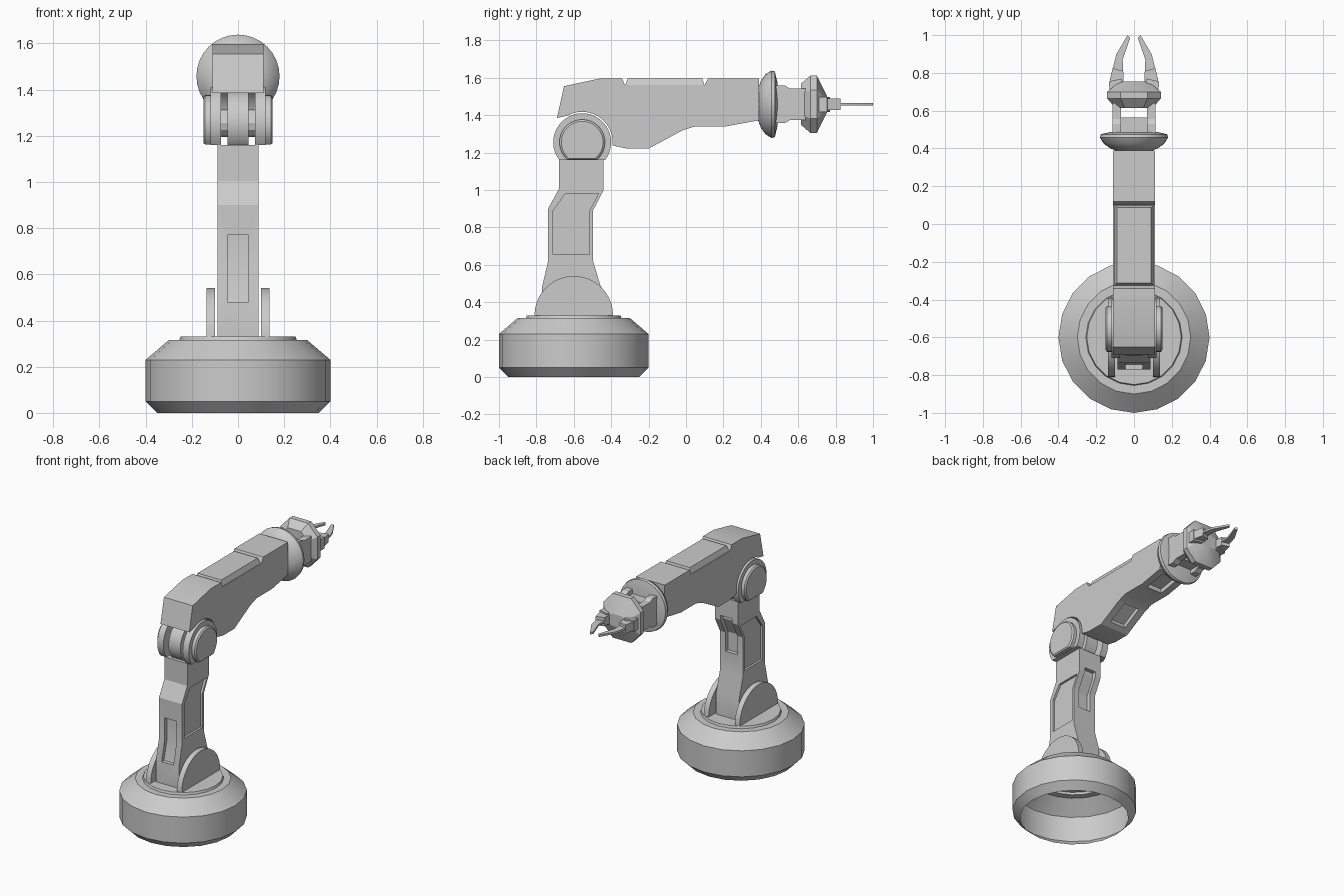
import bpy, bmesh
from math import sin, cos, radians, pi

if "Cube" in bpy.data.objects:
    bpy.data.objects.remove(bpy.data.objects["Cube"])


def finish(name, bm):
    bmesh.ops.recalc_face_normals(bm, faces=bm.faces)
    me = bpy.data.meshes.new(name)
    bm.to_mesh(me)
    bm.free()
    ob = bpy.data.objects.new(name, me)
    bpy.context.collection.objects.link(ob)
    return ob


def loft(name, rings):
    """Solid skinned over rings of equal vertex count."""
    bm = bmesh.new()
    rs = [[bm.verts.new(p) for p in r] for r in rings]
    n = len(rs[0])
    for a, b in zip(rs, rs[1:]):
        for i in range(n):
            bm.faces.new((a[i], a[(i + 1) % n], b[(i + 1) % n], b[i]))
    bm.faces.new(rs[0])
    bm.faces.new(rs[-1])
    return finish(name, bm)


def prism(name, pts, lo, hi):
    """Side profile (y, z) extruded along x."""
    return loft(name, [[(x, y, z) for y, z in pts] for x in (lo, hi)])


def plan(name, pts, lo, hi):
    """Top profile (x, y) extruded along z."""
    return loft(name, [[(x, y, z) for x, y in pts] for z in (lo, hi)])


def arc(cy, cz, r, a0, a1, n):
    return [(cy + r * cos(radians(a0 + (a1 - a0) * i / n)),
             cz + r * sin(radians(a0 + (a1 - a0) * i / n))) for i in range(n + 1)]


def bake(ob):
    dg = bpy.context.evaluated_depsgraph_get()
    me = bpy.data.meshes.new_from_object(ob.evaluated_get(dg))
    ob.modifiers.clear()
    ob.data = me


def cut(ob, pts, lo, hi):
    cutter = prism("cutter", pts, lo, hi)
    cutter.hide_render = True
    m = ob.modifiers.new("cut", 'BOOLEAN')
    m.operation, m.solver, m.object = 'DIFFERENCE', 'EXACT', cutter
    bake(ob)
    bpy.data.objects.remove(cutter)


def ring(r, z, n=20):
    return [(r * cos(2 * pi * i / n), -0.6 + r * sin(2 * pi * i / n), z) for i in range(n)]


def wrist_ring(r, y, n=32):
    return [(r * cos(2 * pi * i / n), y, WZ + r * sin(2 * pi * i / n)) for i in range(n)]


WZ = 1.458           # wrist axis height
EY, EZ = -0.555, 1.255   # elbow axis

# Hollow base drum, open underneath
base = loft("base_drum", [ring(0.35, 0), ring(0.4, 0.05), ring(0.4, 0.23), ring(0.30, 0.315),
                          ring(0.255, 0.315), ring(0.25, 0.33)])
bm = bmesh.new()
bm.from_mesh(base.data)
bmesh.ops.delete(bm, geom=[f for f in bm.faces if all(v.co.z < 0.001 for v in f.verts)],
                 context='FACES')
bm.to_mesh(base.data)
bm.free()

# Lower arm with recessed panels
lower = prism("lower_arm", [(-0.77, 0.325), (-0.77, 0.48), (-0.737, 0.62), (-0.737, 0.90),
                            (-0.68, 1.005), (-0.68, 1.16), (-0.44, 1.16), (-0.44, 1.0),
                            (-0.497, 0.89), (-0.497, 0.62), (-0.455, 0.48), (-0.455, 0.325)],
              -0.088, 0.088)
cut(lower, [(-0.85, 0.48), (-0.85, 0.77), (-0.71, 0.77), (-0.71, 0.62), (-0.743, 0.48)],
    -0.045, 0.045)
cut(lower, [(-0.35, 0.76), (-0.525, 0.76), (-0.525, 0.885), (-0.468, 1.0), (-0.468, 1.03),
            (-0.35, 1.03)], -0.045, 0.045)
panel = [(-0.71, 0.655), (-0.515, 0.655), (-0.515, 0.89), (-0.468, 0.98), (-0.645, 0.98),
         (-0.71, 0.89)]
cut(lower, panel, 0.073, 0.2)
cut(lower, panel, -0.2, -0.073)

# Shoulder ears, elbow fork and pivot caps on both sides
for s, side in ((1, "right"), (-1, "left")):
    prism("shoulder_ear_" + side, arc(-0.6, 0.33, 0.21, 0, 180, 20), s * 0.10, s * 0.137)
    prism("elbow_fork_" + side, arc(EY, EZ, 0.155, -38, 218, 28), s * 0.074, s * 0.12)
    caps = [[(s * x, y, z) for y, z in arc(EY, EZ, r, -50, 230, 24)]
            for x, r in ((0.115, 0.122), (0.142, 0.122), (0.15, 0.112))]
    loft("elbow_cap_" + side, caps)
prism("elbow_drum", arc(EY, EZ, 0.14, 0, 345, 23), -0.045, 0.045)
prism("elbow_axle", arc(EY, EZ, 0.06, 0, 330, 11), -0.08, 0.08)

# Upper arm
upper = prism("upper_arm",
              arc(EY, EZ, 0.163, -6, 120, 12) +
              [(-0.69, 1.385), (-0.652, 1.555), (-0.455, 1.597), (-0.342, 1.597),
               (-0.326, 1.56), (0.10, 1.56), (0.118, 1.597), (0.39, 1.597), (0.39, 1.372),
               (0.214, 1.34), (0.048, 1.34), (-0.02, 1.318), (-0.198, 1.222), (-0.32, 1.222)],
              -0.11, 0.11)
cut(upper, [(-0.147, 1.19), (-0.007, 1.265), (-0.033, 1.345), (-0.173, 1.27)], -0.06, 0.06)
cut(upper, [(0.20, 1.25), (0.36, 1.25), (0.36, 1.395), (0.20, 1.37)], -0.06, 0.06)
loft("upper_arm_top_panel",
     [[(-hx, y0, z), (hx, y0, z), (hx, y1, z), (-hx, y1, z)]
      for hx, y0, y1, z in ((0.106, -0.326, 0.10, 1.555), (0.09, -0.312, 0.087, 1.597))])

# Wrist dish and yoke
loft("wrist_dish", [wrist_ring(r, y) for r, y in
                    ((0.085, 0.385), (0.125, 0.40), (0.16, 0.425), (0.18, 0.457),
                     (0.176, 0.475), (0.12, 0.488))])
prism("wrist_hub", [(0.48, WZ - 0.07), (0.565, WZ - 0.07), (0.565, WZ + 0.07),
                    (0.48, WZ + 0.07)], -0.076, 0.076)
for s, side in ((1, "right"), (-1, "left")):
    prism("wrist_yoke_" + side,
          [(0.48, WZ - 0.1), (0.53, WZ - 0.1), (0.555, WZ - 0.085), (0.64, WZ - 0.085),
           (0.64, WZ + 0.085), (0.555, WZ + 0.085), (0.53, WZ + 0.1), (0.48, WZ + 0.1)],
          s * 0.068, s * 0.115)

# Faceted hand block
def octagon(y, hx, hz, k=0.5):
    c = [(1, -k), (1, k), (k, 1), (-k, 1), (-1, k), (-1, -k), (-k, -1), (k, -1)]
    return [(hx * a, y, WZ + hz * b) for a, b in c]

loft("hand_block", [octagon(0.615, 0.10, 0.11), octagon(0.665, 0.142, 0.153),
                    octagon(0.70, 0.142, 0.153), octagon(0.755, 0.077, 0.042)])

# Gripper fingers
for s, side in ((1, "right"), (-1, "left")):
    def part(name, pts, h):
        plan(name + side, [(s * x, y) for x, y in pts], WZ - h, WZ + h)
    part("finger_base_", [(0.06, 0.69), (0.13, 0.70), (0.132, 0.755), (0.065, 0.77)], 0.04)
    part("finger_knuckle_", [(0.055, 0.75), (0.13, 0.75), (0.113, 0.825), (0.057, 0.81)], 0.03)
    part("finger_blade_", [(0.055, 0.76), (0.128, 0.76), (0.093, 0.90), (0.034, 1.0),
                           (0.02, 0.985), (0.06, 0.87)], 0.007)

# Soften round surfaces, keep creases
bpy.ops.object.select_all(action='DESELECT')
for ob in bpy.context.collection.objects:
    ob.select_set(True)
bpy.context.view_layer.objects.active = base
bpy.ops.object.shade_smooth_by_angle(angle=radians(25))
